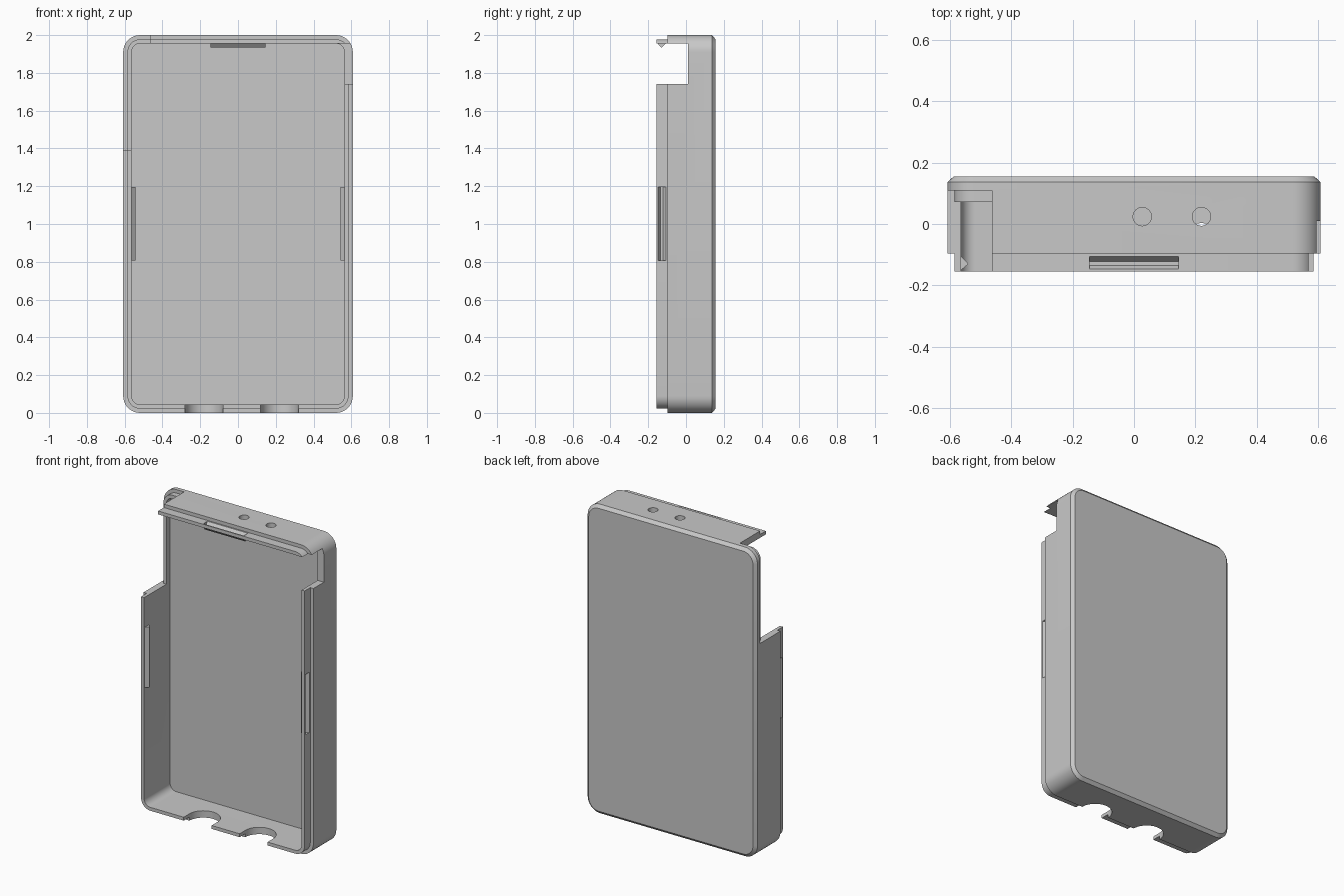
import bpy, bmesh, math

if "Cube" in bpy.data.objects:
    bpy.data.objects.remove(bpy.data.objects["Cube"])

grey = bpy.data.materials.new("light grey")
grey.use_nodes = True
COLOUR = (0.58, 0.58, 0.58, 1)
grey.diffuse_color = COLOUR
grey.node_tree.nodes["Principled BSDF"].inputs["Base Color"].default_value = COLOUR

HALF_W, HEIGHT, RADIUS = 0.608, 2.0, 0.09
LIP, CAVITY, FLOOR = 0.0225, 0.0445, 0.11


def outline(inset, y, steps=10):
    """Rounded rectangle in the x-z plane, moved inwards by inset."""
    r = RADIUS - inset
    pts = []
    for k, (sx, sz) in enumerate([(1, 1), (-1, 1), (-1, -1), (1, -1)]):
        cx, cz = sx * (HALF_W - RADIUS), HEIGHT / 2 + sz * (HEIGHT / 2 - RADIUS)
        for i in range(steps + 1):
            a = math.radians(90) * (k + i / steps)
            pts.append((cx + r * math.cos(a), y, cz + r * math.sin(a)))
    return pts


def loft(name, rings):
    """Closed solid through rings of equal length, capped at both ends."""
    bm = bmesh.new()
    loops = [[bm.verts.new(p) for p in ring] for ring in rings]
    for a, b in zip(loops, loops[1:]):
        for i in range(len(a)):
            j = (i + 1) % len(a)
            bm.faces.new((a[i], a[j], b[j], b[i]))
    bm.faces.new(loops[0])
    bm.faces.new(loops[-1])
    bmesh.ops.recalc_face_normals(bm, faces=bm.faces)
    mesh = bpy.data.meshes.new(name)
    bm.to_mesh(mesh)
    bm.free()
    mesh.materials.append(grey)
    obj = bpy.data.objects.new(name, mesh)
    bpy.context.collection.objects.link(obj)
    return obj


def box(name, x, y, z):
    return loft(name, [[(x[0], b, z[0]), (x[1], b, z[0]), (x[1], b, z[1]), (x[0], b, z[1])] for b in y])


def combine(target, tool, operation="DIFFERENCE"):
    """Apply a boolean and discard the tool."""
    tool.hide_render = True
    mod = target.modifiers.new("bool", "BOOLEAN")
    mod.object, mod.operation, mod.solver = tool, operation, "EXACT"
    bpy.context.view_layer.objects.active = target
    bpy.ops.object.modifier_apply(modifier=mod.name)
    bpy.data.objects.remove(tool)


def rim_prism(name, side, section):
    """Prism along the left, right or top rim; section is (depth from outside, y)."""
    rings = []
    if side == "top":
        for x in (-0.145, 0.145):
            rings.append([(x, y, HEIGHT - d) for d, y in section])
    else:
        s = 1 if side == "left" else -1
        for z in (0.806, 1.196):
            rings.append([(s * (HALF_W - d), y, z) for d, y in section])
    return loft(name, rings)


# Shell: cavity, stepped lip, outer wall and chamfered back
case = loft("case_shell", [outline(i, y) for i, y in (
    (CAVITY, FLOOR), (CAVITY, -0.155), (LIP, -0.155), (LIP, -0.097),
    (0, -0.097), (0, 0.137), (0.02, 0.155))])

# Snap ridges inside the lip with matching grooves outside
for side in ("left", "right", "top"):
    ridge = [(0.03, -0.15), (CAVITY, -0.15), (0.066, -0.132), (0.066, -0.128), (CAVITY, -0.106), (0.03, -0.106)]
    groove = [(0.01, -0.147), (LIP, -0.147), (0.044, -0.135), (0.044, -0.122), (LIP, -0.106), (0.01, -0.106)]
    combine(case, rim_prism("ridge", side, ridge), "UNION")
    combine(case, rim_prism("groove", side, groove))

# Open corner on the right: a thin rim stays around the floor, the outer wall is cut lower
combine(case, box("corner_cut", (-0.7, -0.463), (-0.3, 0.072), (1.39, 2.1)))
step = box("step_cut", (-0.7, -0.463), (-0.3, 0.11), (1.39, 2.1))
combine(step, loft("step_core", [outline(LIP, -0.4), outline(LIP, 0.2)]))
combine(case, step)

# Window in the left wall
combine(case, box("side_window", (0.5, 0.7), (-0.3, 0.01), (1.74, 1.9545)))

# U-shaped cable slots in the bottom
for cx in (-0.18, 0.22):
    arc = [(cx + 0.1 * math.cos(math.pi * i / 20), -0.097 + 0.1 * math.sin(math.pi * i / 20)) for i in range(21)]
    arc += [(cx - 0.1, -0.3), (cx + 0.1, -0.3)]
    combine(case, loft("cable_slot", [[(x, y, z) for x, y in arc] for z in (-0.1, 0.1)]))

# Round holes through the top
for cx in (0.027, 0.22):
    circle = [(cx + 0.03 * math.cos(math.tau * i / 32), 0.024 + 0.03 * math.sin(math.tau * i / 32)) for i in range(32)]
    combine(case, loft("top_hole", [[(x, y, z) for x, y in circle] for z in (1.9, 2.1)]))

# Smooth the rounded corners, keep edges sharp
bpy.ops.object.select_all(action="DESELECT")
case.select_set(True)
bpy.context.view_layer.objects.active = case
bpy.ops.object.shade_smooth_by_angle(angle=math.radians(30))
